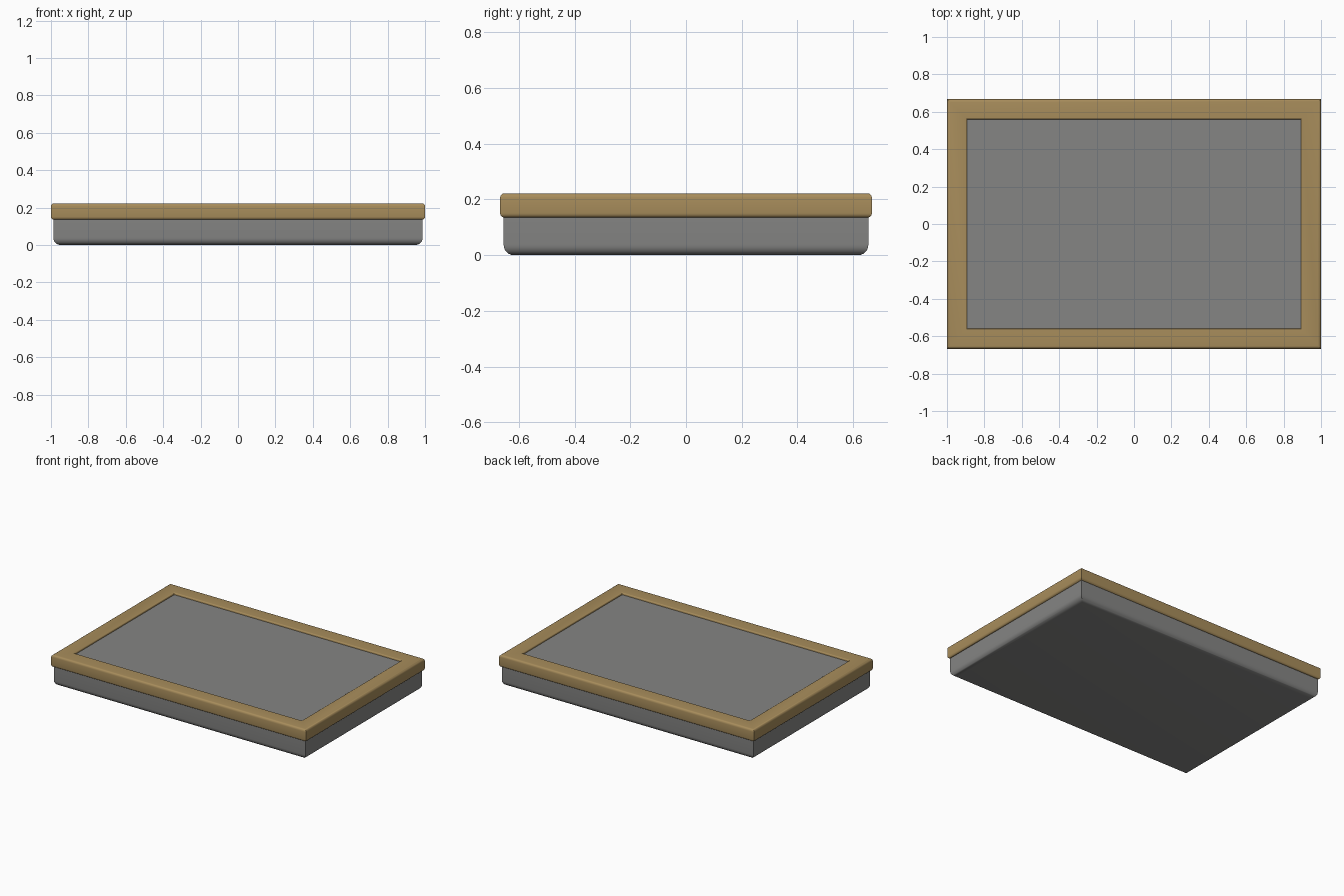
import bpy, bmesh
from math import radians, sin, cos, pi

if "Cube" in bpy.data.objects:
    bpy.data.objects.remove(bpy.data.objects["Cube"], do_unlink=True)

HALF_X, HALF_Y = 1.0, 0.667


def material(name, rgb):
    m = bpy.data.materials.new(name)
    m.use_nodes = True
    m.diffuse_color = (*rgb, 1)
    bsdf = m.node_tree.nodes["Principled BSDF"]
    bsdf.inputs["Base Color"].default_value = (*rgb, 1)
    bsdf.inputs["Roughness"].default_value = 0.7
    return m


def rect_loft(name, profile, mat, closed=False):
    """Sweep (inset, height) points around the rectangle; cap the ends or close the loop."""
    bm = bmesh.new()
    corners = ((-1, -1), (1, -1), (1, 1), (-1, 1))
    rings = [[bm.verts.new((sx * (HALF_X - d), sy * (HALF_Y - d), z)) for sx, sy in corners]
             for d, z in profile]
    pairs = list(zip(rings, rings[1:]))
    if closed:
        pairs.append((rings[-1], rings[0]))
    else:
        bm.faces.new(rings[0])
        bm.faces.new(rings[-1])
    for a, b in pairs:
        for i in range(4):
            j = (i + 1) % 4
            bm.faces.new((a[i], a[j], b[j], b[i]))
    bmesh.ops.recalc_face_normals(bm, faces=bm.faces)
    mesh = bpy.data.meshes.new(name)
    bm.to_mesh(mesh)
    bm.free()
    mesh.materials.append(mat)
    ob = bpy.data.objects.new(name, mesh)
    bpy.context.collection.objects.link(ob)
    bpy.ops.object.select_all(action="DESELECT")
    ob.select_set(True)
    bpy.context.view_layer.objects.active = ob
    bpy.ops.object.shade_smooth_by_angle(angle=radians(35))
    return ob


def arc(d, z, r, start, end, steps=4):
    """Rounded profile corner about (d, z), angles in quarter turns."""
    angles = [(start + (end - start) * i / steps) * pi / 2 for i in range(steps + 1)]
    return [(d + r * cos(a), z + r * sin(a)) for a in angles]


grey = material("grey", (0.235, 0.235, 0.23))
wood = material("golden brown", (0.39, 0.265, 0.105))

# Shallow base with a rounded bottom edge
rect_loft("base_tray", arc(0.05, 0.037, 0.037, 3, 2, 6) + [(0.013, 0.15)], grey)

# Flat panel set just below the frame's top
rect_loft("top_panel", [(0.09, 0.14), (0.09, 0.208)], grey)

# Mitred frame with softened edges
frame_profile = (arc(0.016, 0.151, 0.016, 3, 2) + arc(0.016, 0.206, 0.016, 2, 1)
                 + arc(0.1, 0.214, 0.008, 1, 0) + [(0.108, 0.135)])
rect_loft("frame", frame_profile, wood, closed=True)
